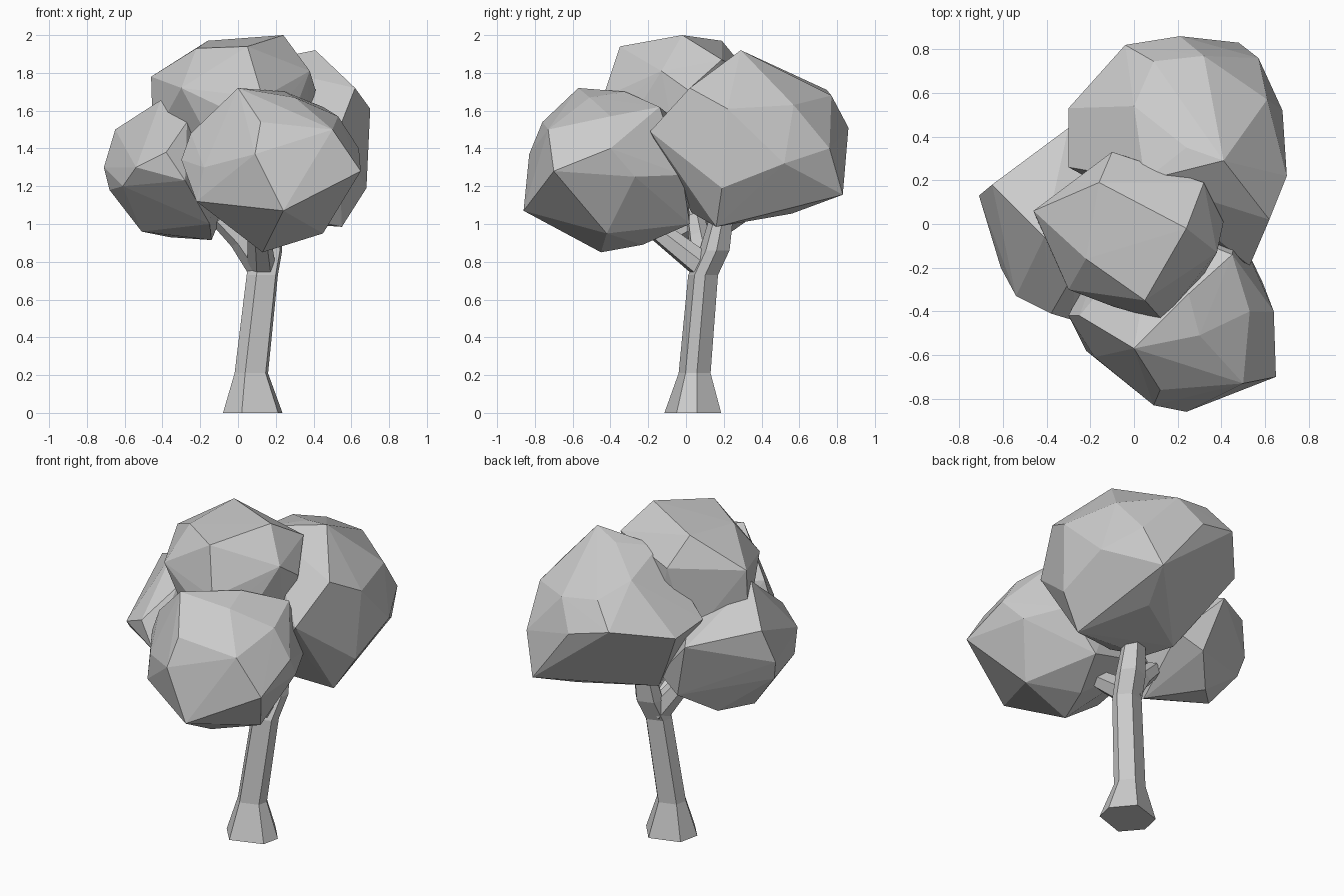
import bpy
import bmesh
import math
from mathutils import Vector

default_cube = bpy.data.objects.get("Cube")
if default_cube:
    bpy.data.objects.remove(default_cube)

# One plain colour for the whole tree
grey = bpy.data.materials.new("plain grey")
grey.use_nodes = True
colour = (0.6, 0.6, 0.6, 1)
grey.diffuse_color = colour
grey.node_tree.nodes["Principled BSDF"].inputs["Base Color"].default_value = colour


def add_object(name, bm):
    """Turn a bmesh into a flat-shaded object with outward normals."""
    bmesh.ops.recalc_face_normals(bm, faces=bm.faces[:])
    mesh = bpy.data.meshes.new(name)
    bm.to_mesh(mesh)
    bm.free()
    mesh.materials.append(grey)
    obj = bpy.data.objects.new(name, mesh)
    bpy.context.collection.objects.link(obj)


def foliage(name, corners):
    """Faceted leaf clump wrapped tightly around its outermost corners."""
    bm = bmesh.new()
    for corner in corners:
        bm.verts.new(corner)
    hull = bmesh.ops.convex_hull(bm, input=bm.verts[:])
    loose = {g for g in hull["geom_interior"] if isinstance(g, bmesh.types.BMVert)}
    bmesh.ops.delete(bm, geom=list(loose), context='VERTS')
    add_object(name, bm)


def limb(name, stations, angles=range(10, 370, 60), upright=False):
    """Tapered faceted tube through (centre, radius) stations."""
    bm = bmesh.new()
    rings = []
    axis = Vector(stations[-1][0]) - Vector(stations[0][0])
    tilt = Vector((0, 0, 1)).rotation_difference(axis)
    for centre, radius in stations:
        ring = []
        for angle in angles:
            a = math.radians(angle)
            offset = Vector((math.cos(a), math.sin(a), 0)) * radius
            if not upright:
                offset.rotate(tilt)
            ring.append(bm.verts.new(Vector(centre) + offset))
        rings.append(ring)
    sides = len(angles)
    for low, high in zip(rings, rings[1:]):
        for i in range(sides):
            j = (i + 1) % sides
            bm.faces.new((low[i], low[j], high[j], high[i]))
    bm.faces.new(rings[0][::-1])
    bm.faces.new(rings[-1])
    add_object(name, bm)


# Leaning trunk with a flared, uneven six-sided foot
limb("trunk", [
    ((.077, .035, 0), .16),
    ((.07, .045, .21), .09),
    ((.128, .09, .73), .084),
    ((.15, .15, .86), .085),
    ((.16, .19, 1.05), .065),
], angles=(8, 71, 144, 192, 249, 328), upright=True)

# Branches reaching into the clumps
limb("front_branch", [((.125, .1, .77), .075), ((.11, -.13, .95), .06), ((.1, -.25, 1.05), .05)])
limb("side_branch", [((.12, .1, .77), .075), ((.01, .07, .92), .06), ((-.1, .05, 1.03), .05)])

# Front clump
foliage("front_foliage", [
    (0, -.57, 1.72), (.12, -.76, 1.54), (.09, -.83, 1.37), (.24, -.86, 1.07),
    (.65, -.7, 1.28), (.5, -.73, 1.5), (.13, -.45, .85), (.2, -.23, .89),
    (.45, -.42, .95), (-.3, -.42, 1.34), (-.22, -.58, 1.12), (.3, -.51, 1.67),
    (.25, -.32, 1.7), (.53, -.4, 1.57), (.64, -.4, 1.4), (.45, -.14, 1.62),
    (.59, -.27, 1.25), (.47, -.02, 1.26), (.3, .02, 1), (-.1, 0, 1.1),
    (.1, 0, 1.5), (-.25, -.42, 1.48), (-.18, -.61, 1.3),
])

# Side clump
foliage("side_foliage", [
    (-.71, .13, 1.3), (-.65, .18, 1.5), (-.41, -.06, 1.655), (-.38, -.41, 1.38),
    (-.27, -.22, 1.54), (-.61, -.2, 1.2), (-.54, -.33, 1.3), (-.28, -.44, 1.23),
    (-.51, .05, .96), (-.36, .2, .93), (-.14, -.08, .915), (-.15, -.25, 1),
    (-.68, .1, 1.18), (-.3, .44, 1.4), (-.385, .33, 1.38), (-.2, .37, 1.05),
    (-.05, .33, 1.13), (-.1, .1, 1.5),
])

# Top clump
foliage("top_foliage", [
    (.05, -.35, 1.94), (.24, -.02, 2), (-.16, .19, 1.97), (-.22, -.16, 1.93),
    (-.46, .06, 1.78), (-.3, -.3, 1.72), (-.09, -.38, 1.62), (.13, -.44, 1.67),
    (.38, -.13, 1.81), (.41, .01, 1.71), (.32, .19, 1.87), (-.1, .33, 1.8),
    (-.45, .03, 1.45), (.35, -.05, 1.4), (-.1, -.3, 1.35), (0, .3, 1.35),
    (-.2, .25, 1.35), (.32, -.23, 1.65), (.22, -.35, 1.62),
])

# Back clump
foliage("back_foliage", [
    (.41, .29, 1.92), (.62, .02, 1.72), (.7, .22, 1.61), (.68, .19, 1.19),
    (.55, .16, .985), (.53, -.19, 1.49), (.68, .52, 1.32), (.61, .57, 1.63),
    (.57, .76, 1.4), (.48, .83, 1.155), (.21, .86, 1.51), (.09, .745, 1.71),
    (.32, .77, 1.68), (-.04, .82, 1.57), (-.3, .53, 1.49), (-.3, .26, 1.51),
    (0, .54, 1.78), (.36, .56, 1.055), (.05, .15, 1.02), (.2, .03, 1.06),
    (.05, .2, 1.85), (.24, .35, 1.88), (-.03, .31, 1.04), (-.17, .42, 1.27),
    (.5, 0, 1.2),
])
